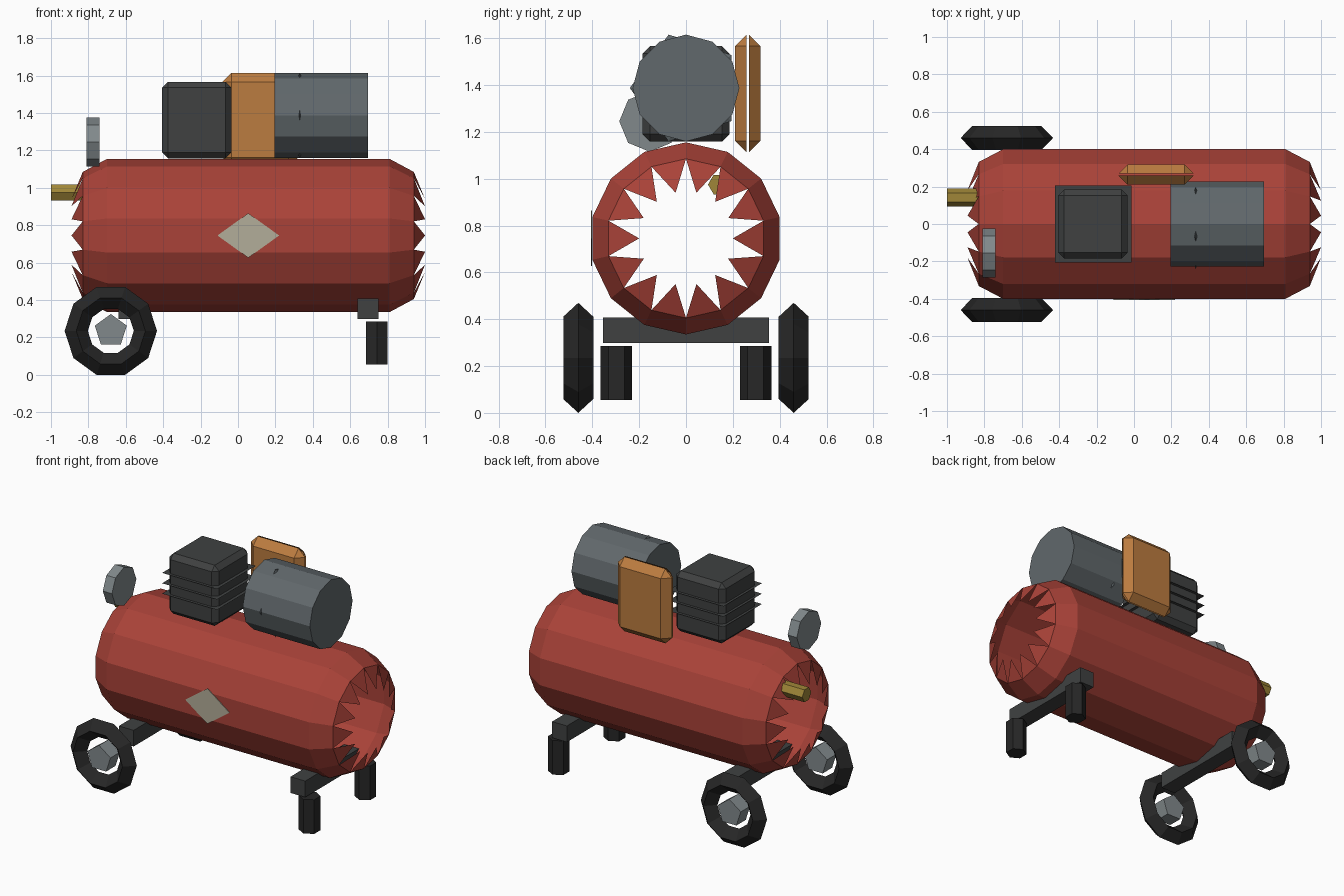
import bpy, bmesh
from math import sin, cos, pi

if "Cube" in bpy.data.objects:
    bpy.data.objects.remove(bpy.data.objects["Cube"])


def material(name, r, g, b):
    m = bpy.data.materials.new(name)
    m.diffuse_color = (r, g, b, 1)
    m.use_nodes = True
    m.node_tree.nodes["Principled BSDF"].inputs["Base Color"].default_value = m.diffuse_color
    return m


RED = material("red_paint", 0.40, 0.055, 0.04)
ORANGE = material("orange_paint", 0.50, 0.20, 0.05)
BLACK = material("rubber", 0.02, 0.02, 0.02)
DARK = material("dark_metal", 0.05, 0.053, 0.053)
STEEL = material("steel", 0.12, 0.14, 0.15)
LIGHT = material("light_steel", 0.22, 0.25, 0.26)
BRASS = material("brass", 0.35, 0.24, 0.04)
PLATE = material("plate", 0.45, 0.42, 0.32)


def finish(name, bm, mat):
    bmesh.ops.recalc_face_normals(bm, faces=bm.faces)
    me = bpy.data.meshes.new(name)
    bm.to_mesh(me)
    bm.free()
    me.materials.append(mat)
    ob = bpy.data.objects.new(name, me)
    bpy.context.collection.objects.link(ob)
    return ob


def point(axis, c, r, a, t):
    u, v = r * cos(a), r * sin(a)
    p = {"x": (t, u, v), "y": (u, t, v), "z": (u, v, t)}[axis]
    return [c[i] + p[i] for i in range(3)]


def lathe(name, mat, axis, c, profile, sides, phase=0.0, caps=True, loop=False, tips=None):
    """Revolve (radius, offset) points; tips adds a ring of end triangles."""
    bm = bmesh.new()
    step = 2 * pi / sides
    rings = [[bm.verts.new(point(axis, c, r, phase + k * step, t)) for k in range(sides)]
             for r, t in profile]
    pairs = list(zip(rings, rings[1:]))
    if loop:
        pairs.append((rings[-1], rings[0]))
    for a, b in pairs:
        for k in range(sides):
            n = (k + 1) % sides
            bm.faces.new((a[k], a[n], b[n], b[k]))
    if caps and not loop:
        bm.faces.new(rings[0])
        bm.faces.new(rings[-1])
    if tips:
        for ring, (r, t) in zip((rings[0], rings[-1]), tips):
            for k in range(sides):
                tip = bm.verts.new(point(axis, c, r, phase + (k + 0.5) * step, t))
                bm.faces.new((ring[k], ring[(k + 1) % sides], tip))
    return finish(name, bm, mat)


def box(name, mat, lo, hi, bevel=0.0, open_rim=False):
    bm = bmesh.new()
    bmesh.ops.create_cube(bm, size=1)
    for v in bm.verts:
        v.co = [(lo[i] + hi[i]) / 2 + v.co[i] * (hi[i] - lo[i]) for i in range(3)]
    if bevel:
        bmesh.ops.bevel(bm, geom=bm.edges[:], offset=bevel, segments=1, affect='EDGES')
    if open_rim:
        bm.normal_update()
        rim = [f for f in bm.faces if abs(f.normal.y) < 0.1]
        bmesh.ops.delete(bm, geom=rim, context='FACES')
    return finish(name, bm, mat)


# Air tank: 14-sided shell with toothed open ends
lathe("tank", RED, "x", (0.055, 0, 0.745),
      [(0.34, -0.885), (0.41, -0.755), (0.41, 0.755), (0.34, 0.885)],
      14, pi / 2, caps=False, tips=[(0.2, -0.945), (0.2, 0.945)])

# Diamond plate on the tank front
lathe("data_plate", PLATE, "y", (0.055, -0.403, 0.745), [(0.165, -0.002), (0.165, 0.002)], 4)
for v in bpy.data.objects["data_plate"].data.vertices:
    v.co.z = 0.745 + (v.co.z - 0.745) * 0.72

# Pump block with thin cooling fins
box("pump", DARK, (-0.405, -0.185, 1.158), (-0.035, 0.185, 1.567), 0.032)
for i, z in enumerate((1.30, 1.37, 1.44)):
    bm = bmesh.new()
    bm.faces.new([bm.verts.new((-0.218 + x, y, z)) for x, y in
                  ((-0.205, -0.205), (0.205, -0.205), (0.205, 0.205), (-0.205, 0.205))])
    finish(f"pump_fin_{i + 1}", bm, DARK)

# Motor and its clamp ring
lathe("motor", STEEL, "x", (0.445, 0, 1.387), [(0.228, -0.25), (0.228, 0.25)], 12)
lathe("motor_ring", STEEL, "x", (0.33, 0, 1.387),
      [(0.2, -0.016), (0.24, 0), (0.2, 0.016)], 5, pi, loop=True)

# Belt guard: two chamfered shells with an open slit
box("belt_guard", ORANGE, (-0.083, 0.21, 1.112), (0.32, 0.318, 1.615), 0.049, open_rim=True)

# Pressure gauge and outlet pipe
lathe("gauge", LIGHT, "x", (-0.775, -0.155, 1.245), [(0.13, -0.034), (0.13, 0.034)], 8)
lathe("outlet_pipe", BRASS, "x", (-0.9, 0.142, 0.975), [(0.048, -0.1), (0.048, 0.1)], 6)

# Cross beams under the tank
for name, x in (("foot_beam", 0.695), ("wheel_beam", -0.585)):
    box(name, DARK, (x - 0.055, -0.355, 0.298), (x + 0.055, 0.355, 0.407))

# Wheels, hubs and rubber feet on both sides
for side, s in (("front", -1), ("back", 1)):
    lathe(f"{side}_tyre", BLACK, "y", (-0.68, s * 0.46, 0.235),
          [(0.247, 0), (0.185, 0.064), (0.123, 0), (0.185, -0.064)], 10, loop=True)
    lathe(f"{side}_hub", LIGHT, "y", (-0.68, s * 0.46, 0.235),
          [(0.09, -0.05), (0.09, 0.05)], 5, pi / 2)
    lathe(f"{side}_foot", BLACK, "z", (0.742, s * 0.297, 0.17),
          [(0.067, -0.115), (0.067, 0.115)], 6, pi / 2)
